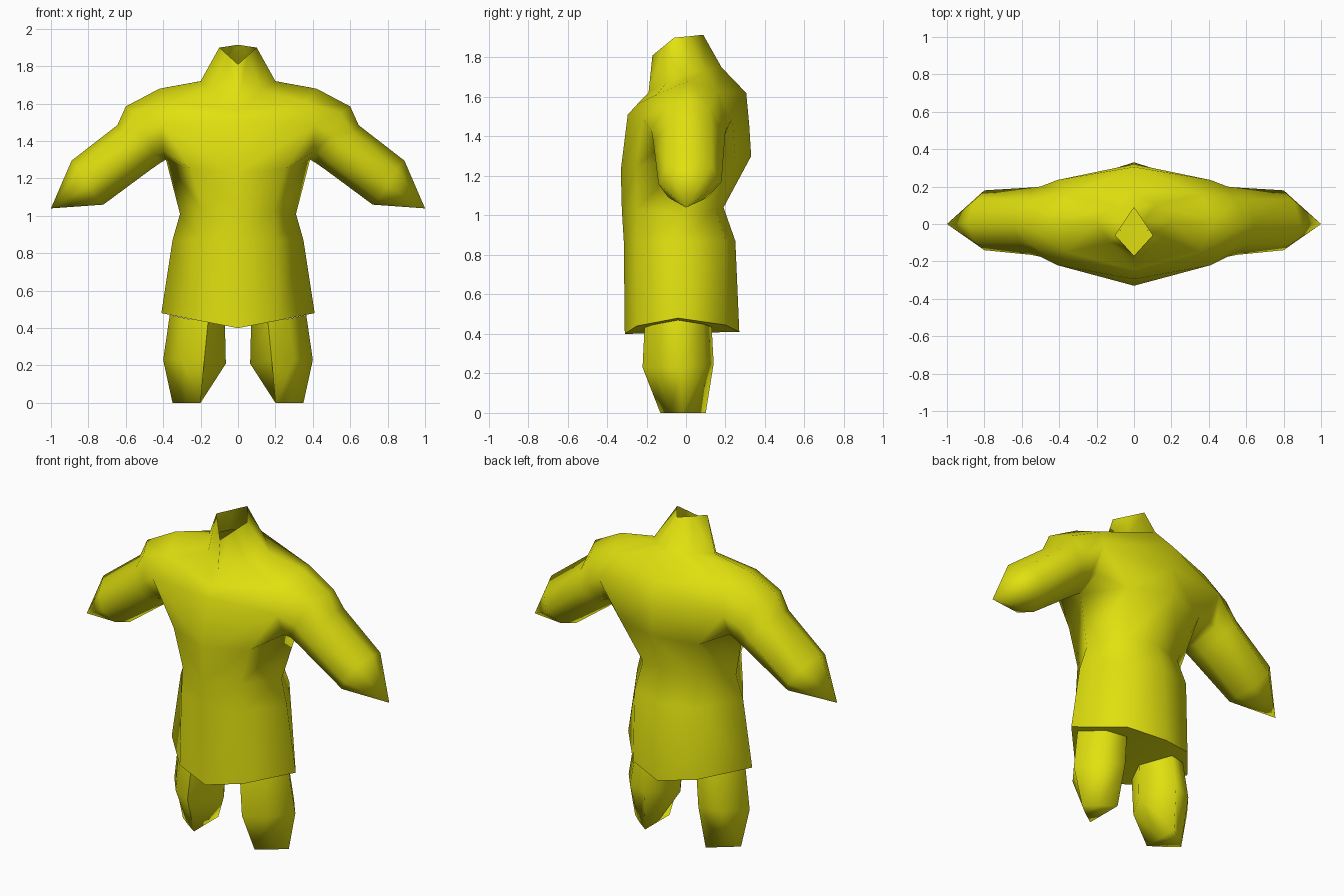
import bpy, bmesh

if "Cube" in bpy.data.objects:
    bpy.data.objects.remove(bpy.data.objects["Cube"])

yellow = bpy.data.materials.new("yellow")
yellow.diffuse_color = (0.75, 0.75, 0.005, 1)
yellow.use_nodes = True
yellow.node_tree.nodes["Principled BSDF"].inputs["Base Color"].default_value = yellow.diffuse_color


def loft(bm, rings, closed):
    """Skin neighbouring rings that have equal point counts."""
    for a, b in zip(rings, rings[1:]):
        n = len(a)
        for i in range(n if closed else n - 1):
            j = (i + 1) % n
            bm.faces.new((a[i], a[j], b[j], b[i]))


def finish(bm, name):
    """Mirror across x = 0, weld, smooth and colour."""
    geom = bm.verts[:] + bm.edges[:] + bm.faces[:]
    copy = bmesh.ops.duplicate(bm, geom=geom)["geom"]
    for v in copy:
        if isinstance(v, bmesh.types.BMVert):
            v.co.x *= -1
    bmesh.ops.remove_doubles(bm, verts=bm.verts[:], dist=0.0005)
    bmesh.ops.recalc_face_normals(bm, faces=bm.faces[:])
    mesh = bpy.data.meshes.new(name)
    bm.to_mesh(mesh)
    bm.free()
    mesh.materials.append(yellow)
    obj = bpy.data.objects.new(name, mesh)
    bpy.context.collection.objects.link(obj)
    bpy.context.view_layer.objects.active = obj
    obj.select_set(True)
    bpy.ops.object.shade_smooth_by_angle(angle=1.4)
    obj.select_set(False)


def ring(bm, pts):
    return [bm.verts.new(p) for p in pts]


# Tunic: half rings, front centre / front / side / back / back centre
bm = bmesh.new()
hem = ring(bm, [(0, -.31, .40), (.21, -.25, .44), (.41, -.04, .48), (.21, .20, .445), (0, .27, .41)])
hip = ring(bm, [(0, -.315, .87), (.20, -.25, .87), (.35, -.04, .87), (.20, .20, .87), (0, .25, .87)])
waist = ring(bm, [(0, -.325, 1.03), (.19, -.25, 1.03), (.31, -.03, 1.01), (.18, .15, 1.03), (0, .19, 1.04)])
ribs = ring(bm, [(0, -.33, 1.23), (.25, -.25, 1.25), (.385, .01, 1.30), (.25, .25, 1.28), (0, .33, 1.30)])
loft(bm, [hem, hip, waist, ribs], False)

# Chest and shoulder rings have no side point at the arm opening
chest = ring(bm, [(0, -.295, 1.51), (.41, -.22, 1.49), (.41, .235, 1.49), (0, .32, 1.46)])
pit = ring(bm, [(.40, -.14, 1.34), (.40, .16, 1.35)])
top = ring(bm, [(0, -.245, 1.565), (.36, -.15, 1.61), (.42, .01, 1.68), (.36, .16, 1.63), (0, .305, 1.62)])
bm.faces.new((ribs[0], ribs[1], chest[1], chest[0]))
bm.faces.new((ribs[1], pit[0], chest[1]))
bm.faces.new((ribs[1], ribs[2], pit[0]))
bm.faces.new((ribs[2], ribs[3], pit[1]))
bm.faces.new((pit[1], ribs[3], chest[2]))
bm.faces.new((ribs[3], ribs[4], chest[3], chest[2]))
bm.faces.new((chest[0], chest[1], top[1], top[0]))
bm.faces.new((chest[2], chest[3], top[4], top[3]))

# Open collar
collar = ring(bm, [(0, -.19, 1.62), (.13, -.10, 1.67), (.20, .01, 1.72), (.12, .10, 1.735), (0, .18, 1.75)])
rim = ring(bm, [(0, -.17, 1.81), (.05, -.115, 1.855), (.10, -.06, 1.90), (.05, .015, 1.907), (0, .087, 1.915)])
loft(bm, [top, collar, rim], False)

# Underside of the hem, ridged along the middle
mid = bm.verts.new((0, -.03, .405))
for a, b in zip(hem, hem[1:]):
    bm.faces.new((a, b, mid))

# Arm: bottom / lower front / front / upper front / top / upper back / back / lower back
opening = [ribs[2], pit[0], chest[1], top[1], top[2], top[3], chest[2], pit[1]]
deltoid = ring(bm, [(.42, .01, 1.28), (.44, -.13, 1.33), (.50, -.175, 1.43), (.55, -.11, 1.55),
                    (.60, 0, 1.585), (.55, .12, 1.55), (.50, .20, 1.43), (.44, .16, 1.33)])
upper = ring(bm, [(.47, .01, 1.245), (.49, -.12, 1.29), (.55, -.165, 1.37), (.61, -.10, 1.45),
                  (.645, 0, 1.485), (.61, .13, 1.45), (.55, .195, 1.37), (.49, .15, 1.29)])
wrist = ring(bm, [(.72, .01, 1.06), (.75, -.09, 1.09), (.80, -.14, 1.16), (.85, -.10, 1.25),
                  (.89, 0, 1.295), (.85, .13, 1.25), (.80, .18, 1.17), (.75, .11, 1.09)])
loft(bm, [opening, deltoid, upper, wrist], True)
tip = bm.verts.new((1, 0, 1.04))
for i in range(8):
    bm.faces.new((wrist[i], wrist[(i + 1) % 8], tip))
finish(bm, "tunic_with_arms")

# Legs: tapering to a three-cornered foot
bm = bmesh.new()
thigh = ring(bm, [(.365, -.04, .47), (.27, -.15, .45), (.16, -.21, .435), (.07, -.04, .42), (.16, .13, .435), (.27, .09, .45)])
shin = ring(bm, [(.40, -.03, .23), (.30, -.16, .23), (.18, -.22, .23), (.065, -.04, .21), (.18, .14, .25), (.30, .10, .24)])
foot = ring(bm, [(.35, -.02, 0), (.28, -.075, 0), (.20, -.13, 0), (.20, -.02, 0), (.20, .10, 0), (.28, .04, 0)])
loft(bm, [thigh, shin, foot], True)
bm.faces.new(foot)
finish(bm, "legs")
